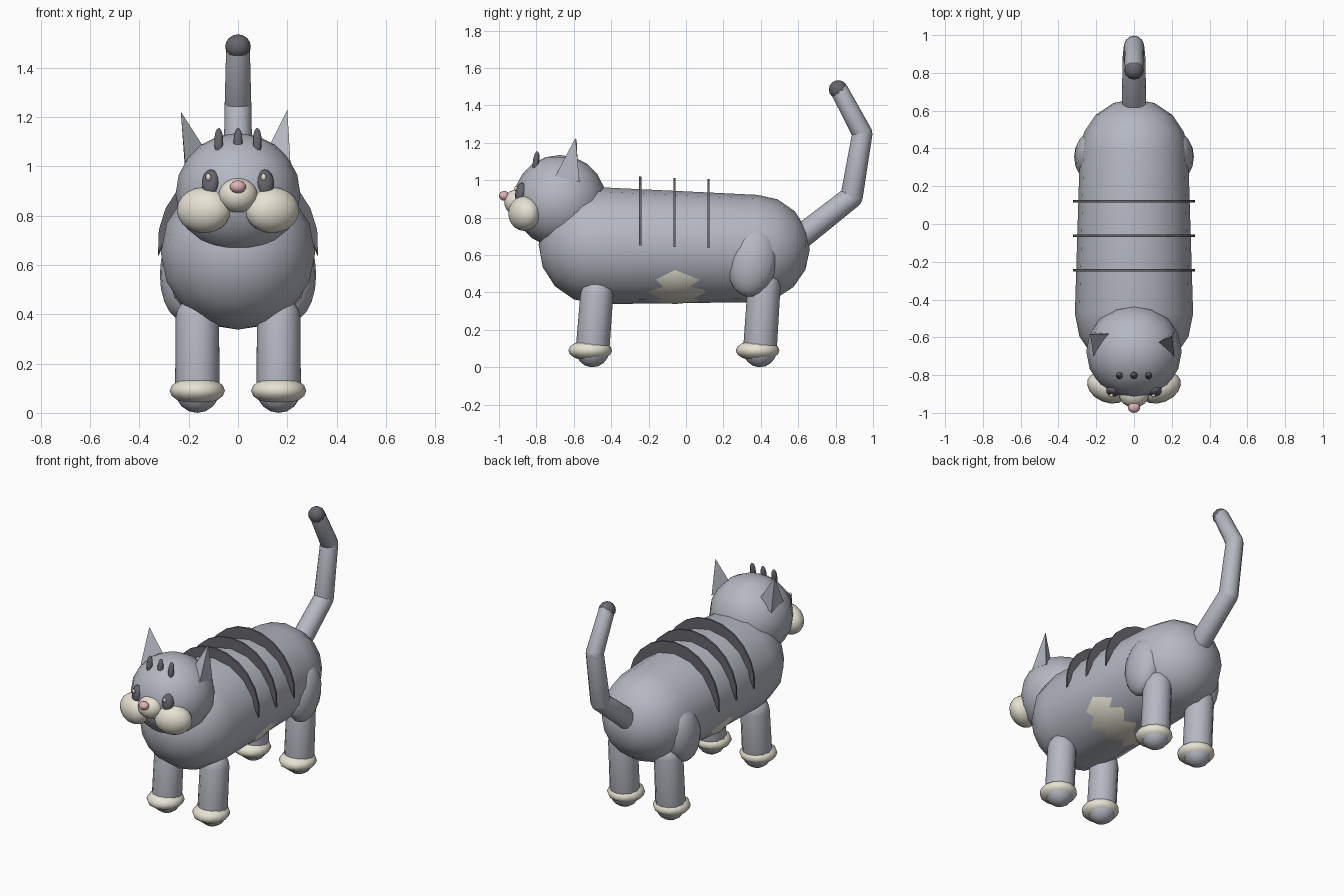
import bpy, bmesh
from math import sin, cos, pi, radians
from mathutils import Vector, Matrix, Euler

if "Cube" in bpy.data.objects:
    bpy.data.objects.remove(bpy.data.objects["Cube"])


def material(name, rgb):
    m = bpy.data.materials.new(name)
    m.diffuse_color = (*rgb, 1)
    m.use_nodes = True
    m.node_tree.nodes["Principled BSDF"].inputs["Base Color"].default_value = m.diffuse_color
    return m


FUR = material("fur", (0.46, 0.48, 0.54))
DARK = material("dark_fur", (0.13, 0.13, 0.15))
CREAM = material("cream_fur", (0.80, 0.76, 0.65))
PINK = material("pink", (0.75, 0.45, 0.47))


def finish(name, bm, mat, smooth=True):
    bmesh.ops.recalc_face_normals(bm, faces=bm.faces)
    mesh = bpy.data.meshes.new(name)
    bm.to_mesh(mesh)
    bm.free()
    mesh.materials.append(mat)
    for p in mesh.polygons:
        p.use_smooth = smooth
    ob = bpy.data.objects.new(name, mesh)
    bpy.context.collection.objects.link(ob)
    return ob


def ball(name, loc, scale, mat, rot=(0, 0, 0), seg=16, rings=10):
    bm = bmesh.new()
    bmesh.ops.create_uvsphere(bm, u_segments=seg, v_segments=rings, radius=1)
    turn = Euler([radians(a) for a in rot]).to_matrix().to_4x4()
    bm.transform(Matrix.Translation(loc) @ turn @ Matrix.Diagonal((*scale, 1)))
    return finish(name, bm, mat)


def capsule(name, a, b, ra, rb, mat, seg=16, rings=4):
    """Round-ended tapered tube from a to b."""
    a, b = Vector(a), Vector(b)
    length = (b - a).length
    profile = [(ra * sin(i * pi / 2 / rings), -ra * cos(i * pi / 2 / rings))
               for i in range(rings + 1)]
    profile += [(rb * cos(i * pi / 2 / rings), length + rb * sin(i * pi / 2 / rings))
                for i in range(rings + 1)]
    bm = bmesh.new()
    vs = [bm.verts.new((r, 0, z)) for r, z in profile]
    es = [bm.edges.new(p) for p in zip(vs, vs[1:])]
    bmesh.ops.spin(bm, geom=vs + es, axis=(0, 0, 1), cent=(0, 0, 0),
                   angle=2 * pi, steps=seg)
    bmesh.ops.remove_doubles(bm, verts=bm.verts, dist=1e-4)
    turn = (b - a).to_track_quat('Z', 'Y').to_matrix().to_4x4()
    bm.transform(Matrix.Translation(a) @ turn)
    return finish(name, bm, mat)


# Body, belly patch and head
capsule("body", (0, -0.475, 0.65), (0, 0.375, 0.635), 0.313, 0.287, FUR)
ball("belly_patch", (0, -0.06, 0.55), (0.28, 0.42, 0.212), CREAM, seg=12, rings=8)
ball("head", (0, -0.675, 0.888), (0.253, 0.248, 0.247), FUR)

# Muzzle and nose
ball("muzzle", (0, -0.90, 0.882), (0.08, 0.072, 0.07), CREAM)
ball("nose", (0, -0.972, 0.917), (0.033, 0.028, 0.026), PINK, seg=12, rings=8)

# Back stripes: thin flat crescents that taper to points at both sides
for i, y in enumerate((-0.245, -0.062, 0.12)):
    n, cz, h = 12, 0.685 - 0.006 * i, 0.334
    bm = bmesh.new()
    rows = []
    for k in range(n + 1):
        t = radians(-6 + 192 * k / n)
        w = 0.085 * sin(pi * k / n) ** 0.6 if 0 < k < n else 0.003
        row = []
        for dy in (-0.006, 0.006):
            for d in (0, w):
                row.append(bm.verts.new(((0.326 - d) * cos(t), y + dy,
                                         cz + (h - d) * sin(t))))
        rows.append([row[j] for j in (0, 1, 3, 2)])
    for p, q in zip(rows, rows[1:]):
        for j in range(4):
            bm.faces.new((p[j], p[j - 1], q[j - 1], q[j]))
    bm.faces.new(rows[0])
    bm.faces.new(rows[-1])
    finish(f"back_stripe_{i + 1}", bm, DARK, False)

# Forehead stripes
for i, x in enumerate((-0.078, 0, 0.078)):
    ball(f"forehead_stripe_{i + 1}", (x, -0.802, 1.10), (0.019, 0.017, 0.056), DARK,
         rot=(-8, 0, 0), seg=10, rings=8)

# Ears: three-sided spikes, each leaning a little differently
ears = {
    "left_ear": [(-0.115, -0.58, 1.04), (-0.215, -0.70, 1.02), (-0.215, -0.575, 0.99),
                 (-0.232, -0.585, 1.222)],
    "right_ear": [(0.115, -0.635, 1.06), (0.212, -0.70, 1.02), (0.214, -0.57, 0.99),
                  (0.20, -0.59, 1.228)],
}
for name, pts in ears.items():
    bm = bmesh.new()
    v = [bm.verts.new(p) for p in pts]
    for tri in ((0, 1, 2), (0, 1, 3), (1, 2, 3), (2, 0, 3)):
        bm.faces.new([v[k] for k in tri])
    finish(name, bm, FUR, False)

# Mirrored parts: cheeks, eyes, legs, paws, thighs
for side, s in (("left", -1), ("right", 1)):
    ball(f"{side}_cheek", (s * 0.138, -0.865, 0.822), (0.115, 0.08, 0.093), CREAM,
         rot=(0, 0, s * 22))
    ball(f"{side}_eye", (s * 0.112, -0.885, 0.933), (0.037, 0.026, 0.055), DARK,
         rot=(-12, 0, s * 20), seg=12, rings=8)
    ball(f"{side}_eye_glint", (s * 0.112 - 0.008, -0.908, 0.956), (0.011, 0.01, 0.015),
         CREAM, seg=8, rings=6)
    ball(f"{side}_thigh", (s * 0.225, 0.355, 0.56), (0.092, 0.13, 0.185), FUR,
         rot=(-10, 0, 0))
    for end, top, bottom in (("front", (-0.477, 0.385), (-0.5, 0.09)),
                             ("back", (0.417, 0.43), (0.395, 0.09))):
        x = s * 0.165
        capsule(f"{side}_{end}_leg", (x, *bottom), (x, *top), 0.09, 0.088, FUR, seg=12)
        ball(f"{side}_{end}_paw", (x, bottom[0] - 0.012, 0.09), (0.112, 0.117, 0.056),
             CREAM, seg=12, rings=8)

# Tail in three straight sections with a dark tip
tail = [(0, 0.58, 0.67), (0, 0.885, 0.91), (0, 0.943, 1.25), (0, 0.817, 1.485)]
radii = [0.066, 0.06, 0.054, 0.048]
for i in range(3):
    capsule(f"tail_section_{i + 1}", tail[i], tail[i + 1], radii[i], radii[i + 1],
            FUR, seg=12, rings=3)
ball("tail_tip", (0, 0.814, 1.485), (0.052, 0.05, 0.05), DARK, seg=12, rings=8)
